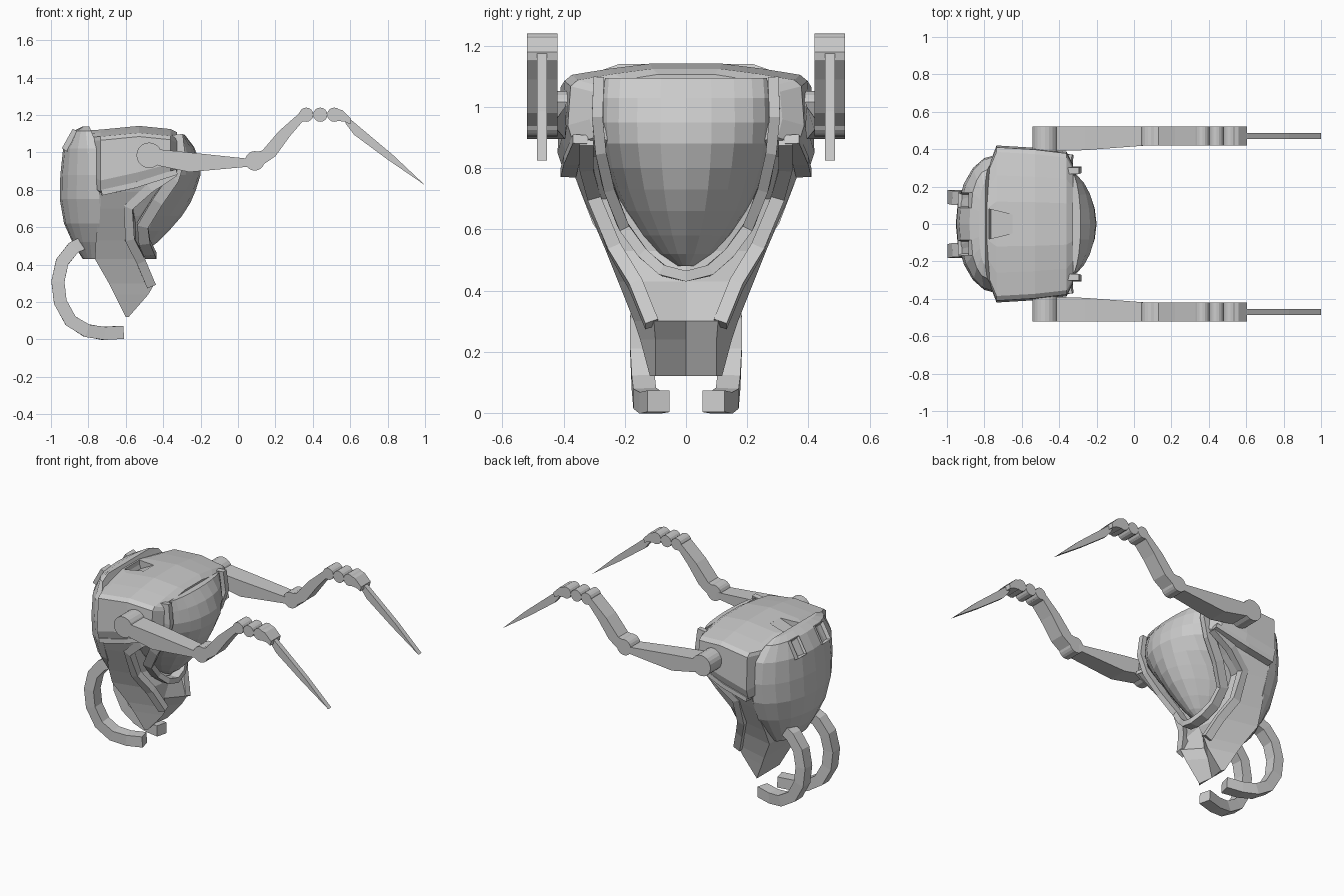
import bpy, bmesh
from math import sin, cos, pi, radians
from mathutils import Vector, Matrix


def finish(name, bm, mirror=False):
    bmesh.ops.recalc_face_normals(bm, faces=bm.faces[:])
    me = bpy.data.meshes.new(name)
    bm.to_mesh(me)
    bm.free()
    ob = bpy.data.objects.new(name, me)
    bpy.context.collection.objects.link(ob)
    if mirror:
        m = ob.modifiers.new("mirror", "MIRROR")
        m.use_axis = (False, True, False)
        m.use_mirror_merge = False
    return ob


def loft(name, rings, mirror=False):
    """Skin closed rings of equal length and cap both ends."""
    bm = bmesh.new()
    vs = [[bm.verts.new(p) for p in r] for r in rings]
    n = len(rings[0])
    for a, b in zip(vs, vs[1:]):
        for i in range(n):
            j = (i + 1) % n
            bm.faces.new((a[i], a[j], b[j], b[i]))
    bm.faces.new(vs[0])
    bm.faces.new(vs[-1])
    return finish(name, bm, mirror)


def bulge(name, rows, power=1, n=10):
    """Rounded dome from rows of (z, base x, tip x, half width); power > 1 is pointier."""
    rings = []
    for z, xb, xt, w in rows:
        angles = [-pi / 2 + pi * i / n for i in range(n + 1)]
        rings.append([(xb + (xt - xb) * max(cos(a), 0) ** power, w * sin(a), z)
                      for a in angles])
    return loft(name, rings)


def prism(name, pts, inner=0.42, outer=0.52):
    """xz outline extruded across y; a third value overrides the inner y."""
    return loft(name, [[(p[0], p[2] if len(p) > 2 else inner, p[1]) for p in pts],
                       [(p[0], outer, p[1]) for p in pts]], True)


def disc(name, x, z, r, inner=0.42, outer=0.52, n=20):
    return prism(name, [(x + r * cos(2 * pi * i / n), z + r * sin(2 * pi * i / n))
                        for i in range(n)], inner, outer)


def sweep(name, pts, side, w, h, mirror=True):
    """Rectangular bar along a path; w lies along the side axis."""
    pts = [Vector(p) for p in pts]
    rings = []
    for i, p in enumerate(pts):
        t = pts[min(i + 1, len(pts) - 1)] - pts[max(i - 1, 0)]
        s = Vector(side)
        s = (s - t * s.dot(t) / t.dot(t)).normalized()
        u = t.cross(s).normalized()
        rings.append([p + s * a * w / 2 + u * b * h / 2
                      for a, b in ((-1, -1), (1, -1), (1, 1), (-1, 1))])
    return loft(name, rings, mirror)


# Rounded rear shell
bulge("rear_shell", [
    (0.43, -0.76, -0.83, 0.17), (0.52, -0.75, -0.885, 0.24), (0.62, -0.74, -0.93, 0.305),
    (0.75, -0.735, -0.953, 0.355), (0.88, -0.735, -0.95, 0.37), (1.02, -0.745, -0.935, 0.36),
    (1.115, -0.785, -0.88, 0.29), (1.14, -0.795, -0.83, 0.22)])

# Upper hull: station x, width scale, crown z, side bottom z
rings = []
for x, k, top, low in ((-0.79, 0.66, 1.122, 0.82), (-0.735, 1, 1.125, 0.79),
                       (-0.53, 0.97, 1.145, 0.835), (-0.36, 0.92, 1.128, 0.88),
                       (-0.325, 0.75, 1.11, 0.90)):
    half = [(0.12, top - 0.003), (0.26, top - 0.02), (0.385, top - 0.04),
            (0.41, top - 0.06), (0.42, low + 0.06), (0.40, low), (0.33, low - 0.01)]
    rings.append([(x, y * k, z) for y, z in half] +
                 [(x, -y * k, z) for y, z in reversed(half)])
hull = loft("upper_hull", rings)

# Wedge-shaped roof recess
hatch = loft("hatch_cutter", [
    [(-0.775, -0.08, z), (-0.65, -0.05, z + d), (-0.65, 0.05, z + d), (-0.775, 0.08, z)]
    for z, d in ((1.06, 0.07), (1.25, 0))])
hatch.hide_render = True
hatch.hide_set(True)
cut = hull.modifiers.new("hatch", "BOOLEAN")
cut.operation = "DIFFERENCE"
cut.object = hatch

# Faceted canopy
bulge("canopy", [
    (0.48, -0.54, -0.485, 0.03), (0.52, -0.58, -0.43, 0.09), (0.58, -0.59, -0.37, 0.145),
    (0.66, -0.59, -0.30, 0.20), (0.73, -0.54, -0.255, 0.232), (0.80, -0.44, -0.225, 0.253),
    (0.88, -0.36, -0.20, 0.268), (0.95, -0.33, -0.205, 0.272), (1.03, -0.325, -0.235, 0.27),
    (1.095, -0.325, -0.285, 0.265)], 1.3)

# U-shaped canopy frame
half = [(-0.325, 0.285, 1.095), (-0.31, 0.29, 0.97), (-0.345, 0.28, 0.86),
        (-0.43, 0.255, 0.74), (-0.51, 0.205, 0.61), (-0.50, 0.14, 0.52),
        (-0.475, 0.075, 0.465)]
sweep("canopy_frame", half + [(-0.465, 0, 0.447)] +
      [(x, -y, z) for x, y, z in reversed(half)], (1, 0, 0), 0.06, 0.035, False)

# Tapered chin: z, back x, front x, centre x, back y, front y
loft("chin", [
    [(xb, -yb, z), (xf, -yf, z), (xc, 0, z), (xf, yf, z), (xb, yb, z)]
    for z, xb, xf, xc, yb, yf in (
        (0.84, -0.74, -0.42, -0.42, 0.385, 0.33), (0.79, -0.74, -0.47, -0.47, 0.37, 0.325),
        (0.70, -0.74, -0.57, -0.54, 0.335, 0.30), (0.53, -0.76, -0.585, -0.52, 0.262, 0.225),
        (0.43, -0.765, -0.53, -0.50, 0.222, 0.17), (0.30, -0.69, -0.445, -0.54, 0.17, 0.105),
        (0.24, -0.66, -0.48, -0.57, 0.15, 0.10), (0.12, -0.60, -0.585, -0.60, 0.118, 0.10))])

# Raised ribs beside the canopy
sweep("side_rib", [(-0.34, 0.325, 0.895), (-0.47, 0.325, 0.81), (-0.585, 0.30, 0.71),
                   (-0.58, 0.235, 0.54), (-0.52, 0.165, 0.42), (-0.465, 0.112, 0.29)],
      (0, 1, 0), 0.045, 0.05)
sweep("shoulder_ledge", [(-0.73, 0.385, 0.785), (-0.55, 0.375, 0.825),
                         (-0.33, 0.345, 0.895)], (0, 1, 0), 0.05, 0.03)

# Curved hooks under the rear
sweep("rear_hook", [
    (-0.83, 0.13, 0.515), (-0.88, 0.135, 0.49), (-0.94, 0.14, 0.415), (-0.963, 0.145, 0.31),
    (-0.95, 0.145, 0.20), (-0.895, 0.14, 0.10), (-0.81, 0.135, 0.048),
    (-0.72, 0.115, 0.033), (-0.62, 0.09, 0.038)], (0, 1, 0), 0.075, 0.07)

# Recessed vents at the top of the shell
bm = bmesh.new()
bmesh.ops.create_cube(bm, size=1, matrix=Matrix.Translation((-0.891, 0.127, 1.062))
                      @ Matrix.Rotation(radians(29), 4, "Y")
                      @ Matrix.Diagonal((0.05, 0.085, 0.12, 1)))
bm.normal_update()
face = min(bm.faces, key=lambda f: f.normal.x)
normal = face.normal.copy()
bmesh.ops.inset_region(bm, faces=[face], thickness=0.017)
bmesh.ops.translate(bm, verts=face.verts[:], vec=normal * -0.02)
finish("rear_vent", bm, True)

# Arms: shoulder, upper arm, elbow, forearm, knuckles, wrist and blade
disc("shoulder_joint", -0.475, 0.985, 0.068, 0.36)
prism("upper_arm", [(-0.47, 1.03, 0.39), (-0.41, 1.015, 0.39), (-0.26, 1.0, 0.395),
                    (0.07, 0.965), (0.07, 0.925), (-0.26, 0.895, 0.395),
                    (-0.43, 0.93, 0.39)])
disc("elbow_joint", 0.09, 0.955, 0.052)
prism("forearm", [(0.09, 1.0), (0.13, 1.01), (0.22, 1.115), (0.345, 1.225), (0.385, 1.17),
                  (0.345, 1.165), (0.28, 1.09), (0.20, 0.98), (0.135, 0.935)])
for i, x in enumerate((0.365, 0.44, 0.515)):
    disc("knuckle_%d" % (i + 1), x, 1.202, 0.038, n=16)
prism("wrist", [(0.515, 1.237), (0.56, 1.225), (0.605, 1.18), (0.60, 1.15),
                (0.57, 1.165), (0.515, 1.17)])
prism("blade", [(0.57, 1.2), (0.61, 1.17), (0.83, 0.985), (1.0, 0.825),
                (0.80, 0.962), (0.62, 1.095), (0.575, 1.155)], 0.455, 0.487)
